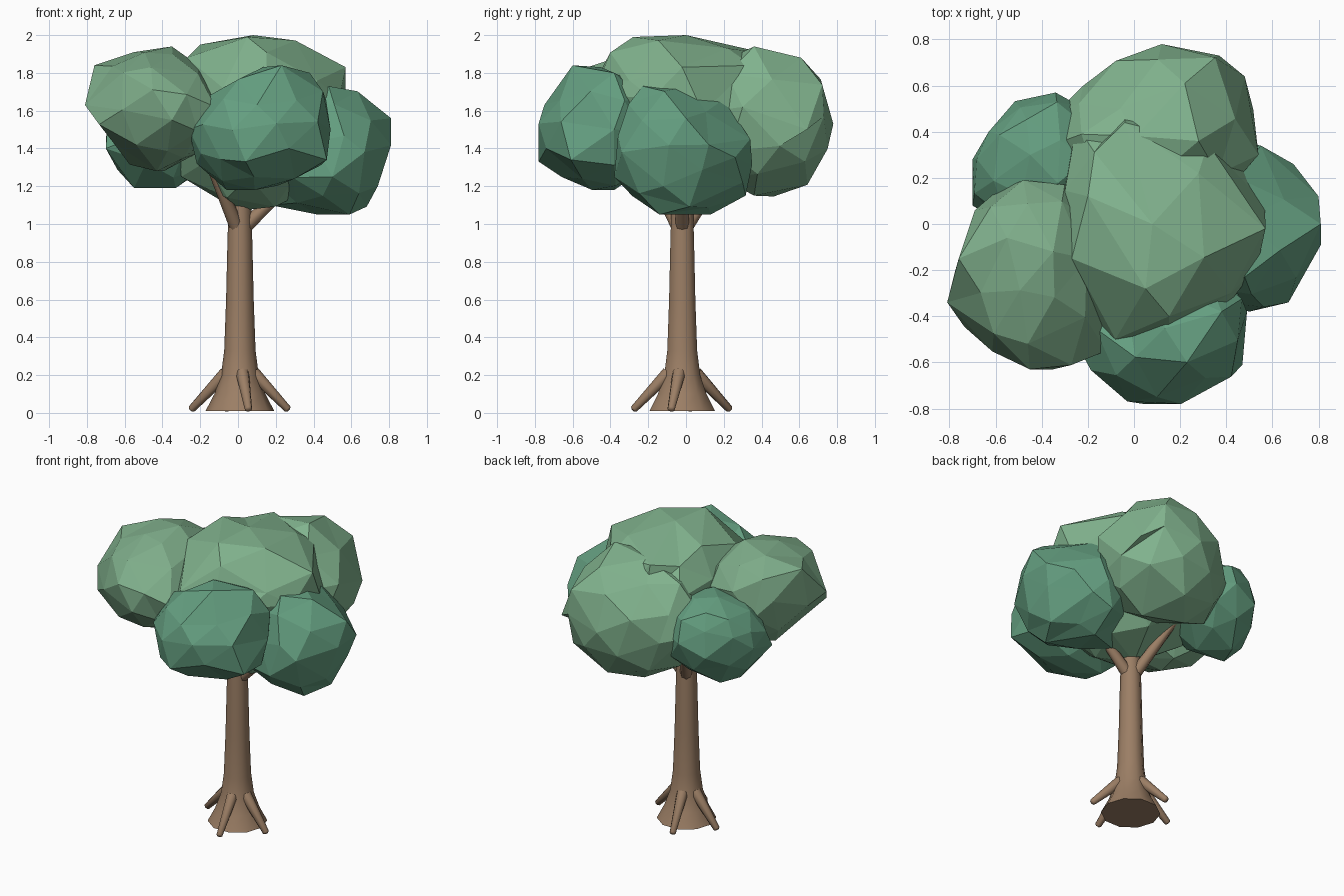
import bpy, bmesh, random
from math import cos, sin, pi, radians
from mathutils import Vector, Euler

if "Cube" in bpy.data.objects:
    bpy.data.objects.remove(bpy.data.objects["Cube"])


def material(name, rgb):
    m = bpy.data.materials.new(name)
    m.diffuse_color = (*rgb, 1)
    m.use_nodes = True
    m.node_tree.nodes["Principled BSDF"].inputs["Base Color"].default_value = m.diffuse_color
    return m


BARK = material("bark", (0.33, 0.21, 0.13))
LIGHT = material("leaf_light", (0.22, 0.45, 0.27))
OLIVE = material("leaf_olive", (0.21, 0.42, 0.255))
TEAL = material("leaf_teal", (0.13, 0.35, 0.22))


def finish(name, bm, mat, smooth=False):
    bmesh.ops.recalc_face_normals(bm, faces=bm.faces[:])
    me = bpy.data.meshes.new(name)
    bm.to_mesh(me)
    bm.free()
    me.materials.append(mat)
    ob = bpy.data.objects.new(name, me)
    bpy.context.collection.objects.link(ob)
    if smooth:
        bpy.ops.object.select_all(action='DESELECT')
        ob.select_set(True)
        bpy.context.view_layer.objects.active = ob
        bpy.ops.object.shade_smooth_by_angle(angle=radians(45))
    return ob


def tube(name, rings, sides):
    """Capped tube through (centre, radius) rings."""
    bm = bmesh.new()
    axis = Vector(rings[-1][0]) - Vector(rings[0][0])
    q = axis.to_track_quat('Z', 'Y')
    loops = []
    for c, r in rings:
        loops.append([bm.verts.new(Vector(c) + q @ Vector(
            (r * cos(2 * pi * i / sides), r * sin(2 * pi * i / sides), 0)))
            for i in range(sides)])
    for a, b in zip(loops, loops[1:]):
        for i in range(sides):
            j = (i + 1) % sides
            bm.faces.new((a[i], a[j], b[j], b[i]))
    bm.faces.new(loops[0])
    bm.faces.new(loops[-1])
    return finish(name, bm, BARK, True)


def leaf_blob(name, lo, hi, mat, seed, corners):
    """Faceted ball in the box lo..hi, its nearest vertices pulled out to
    the given corner points."""
    rnd = random.Random(seed)
    lo, hi = Vector(lo), Vector(hi)
    mid, half = (lo + hi) / 2, (hi - lo) / 2
    bm = bmesh.new()
    bmesh.ops.create_icosphere(bm, subdivisions=2, radius=1)
    rot = Euler([rnd.uniform(0, 2 * pi) for _ in range(3)]).to_matrix()
    for v in bm.verts:
        p = rot @ v.co * rnd.uniform(0.94, 1.02)
        p += Vector([rnd.uniform(-0.05, 0.05) for _ in range(3)])
        v.co = mid + Vector([p[k] * half[k] for k in range(3)])
    pulled = set()
    for c in corners:
        c = Vector(c)
        d = (c - mid).normalized()
        v = max((v for v in bm.verts if v not in pulled),
                key=lambda v: (v.co - mid).normalized().dot(d))
        shift = c - v.co
        v.co = c
        pulled.add(v)
        for e in v.link_edges:
            n = e.other_vert(v)
            if n not in pulled:
                n.co += shift * 0.25
    for v in bm.verts:
        v.co = [min(max(v.co[k], lo[k]), hi[k]) for k in range(3)]
    finish(name, bm, mat)


# Trunk with flared foot
CX, CY = 0.01, -0.02
profile = [(0.01, 0.182), (0.1, 0.135), (0.2, 0.1), (0.33, 0.083),
           (0.6, 0.073), (0.9, 0.066), (1.1, 0.06)]
tube("trunk", [((CX, CY, z), r) for z, r in profile], 10)

# Roots around the foot, with rounded tips
for i, deg in enumerate((-80, -13, 106, 170)):
    d = Vector((cos(radians(deg)), sin(radians(deg)), 0))
    a = Vector((CX, CY, 0.21)) + d * 0.075
    b = Vector((CX, CY, 0.02)) + d * 0.26
    tube(f"root_{i + 1}", [(a, 0.036), (b, 0.02), (b + (b - a) * 0.03, 0.011)], 8)

# Branches into the crown
tips = [(-0.2, -0.28, 1.45), (0.35, -0.02, 1.28), (-0.19, 0.3, 1.44)]
for i, tip in enumerate(tips):
    flat = Vector((tip[0] - CX, tip[1] - CY, 0)).normalized() * 0.03
    tube(f"branch_{i + 1}", [(Vector((CX, CY, 0.99)) + flat, 0.038), (tip, 0.022)], 8)

# Crown
leaf_blob("crown_centre", (-0.33, -0.5, 1.07), (0.57, 0.48, 2.0), LIGHT, 3, [
    (0.57, -0.02, 1.83), (0.05, -0.28, 1.99), (0.08, 0.0, 2.0), (-0.2, 0.12, 1.95),
    (0.28, 0.22, 1.93), (0.42, -0.3, 1.76), (-0.08, -0.5, 1.72), (0.37, -0.4, 1.68),
    (-0.3, 0.1, 1.25), (0.0, 0.0, 1.07), (-0.27, -0.15, 1.88),
    (0.32, 0.35, 1.84), (-0.04, 0.44, 1.9), (-0.25, 0.43, 1.72), (0.15, -0.46, 1.76)])
leaf_blob("crown_back", (-0.34, 0.02, 1.14), (0.55, 0.78, 1.94), LIGHT, 8, [
    (0.12, 0.78, 1.53), (0.4, 0.63, 1.33), (0.37, 0.73, 1.57), (0.22, 0.61, 1.88),
    (0.28, 0.36, 1.94), (-0.06, 0.5, 1.8), (0.24, 0.36, 1.15), (-0.33, 0.49, 1.5),
    (0.54, 0.3, 1.62), (-0.22, 0.6, 1.48), (0.48, 0.64, 1.5)])
leaf_blob("crown_front_left", (-0.81, -0.63, 1.28), (-0.1, 0.2, 1.94), OLIVE, 5, [
    (-0.81, -0.34, 1.63), (-0.76, -0.15, 1.84), (-0.69, 0.06, 1.68), (-0.48, 0.19, 1.74),
    (-0.3, 0.17, 1.72), (-0.35, -0.12, 1.94), (-0.35, -0.63, 1.55), (-0.46, -0.52, 1.83),
    (-0.12, -0.55, 1.62), (-0.43, -0.25, 1.28), (-0.66, -0.3, 1.43), (-0.55, -0.06, 1.91)])
leaf_blob("crown_front", (-0.27, -0.78, 1.18), (0.49, -0.12, 1.84), TEAL, 12, [
    (0.04, -0.78, 1.33), (0.1, -0.75, 1.63), (0.23, -0.6, 1.84), (0.38, -0.38, 1.8),
    (0.47, -0.61, 1.34), (0.49, -0.38, 1.5), (0.27, -0.74, 1.4), (-0.06, -0.38, 1.18),
    (0.3, -0.55, 1.24), (-0.26, -0.5, 1.5), (-0.17, -0.45, 1.67), (-0.02, -0.42, 1.7)])
leaf_blob("crown_right", (0.1, -0.38, 1.05), (0.81, 0.35, 1.73), TEAL, 21, [
    (0.81, 0.0, 1.56), (0.74, -0.12, 1.2), (0.59, -0.14, 1.05), (0.17, 0.0, 1.1),
    (0.48, -0.23, 1.73), (0.45, 0.2, 1.66), (0.55, 0.34, 1.45), (0.58, 0.3, 1.22),
    (0.5, -0.38, 1.25), (0.67, -0.34, 1.38), (0.8, 0.12, 1.42), (0.42, 0.13, 1.05)])
leaf_blob("crown_back_left", (-0.7, -0.04, 1.19), (-0.1, 0.57, 1.75), TEAL, 30, [
    (-0.7, 0.28, 1.45), (-0.63, 0.4, 1.55), (-0.34, 0.57, 1.5), (-0.55, 0.2, 1.19),
    (-0.33, 0.2, 1.19), (-0.45, 0.3, 1.74), (-0.7, 0.08, 1.4)])
